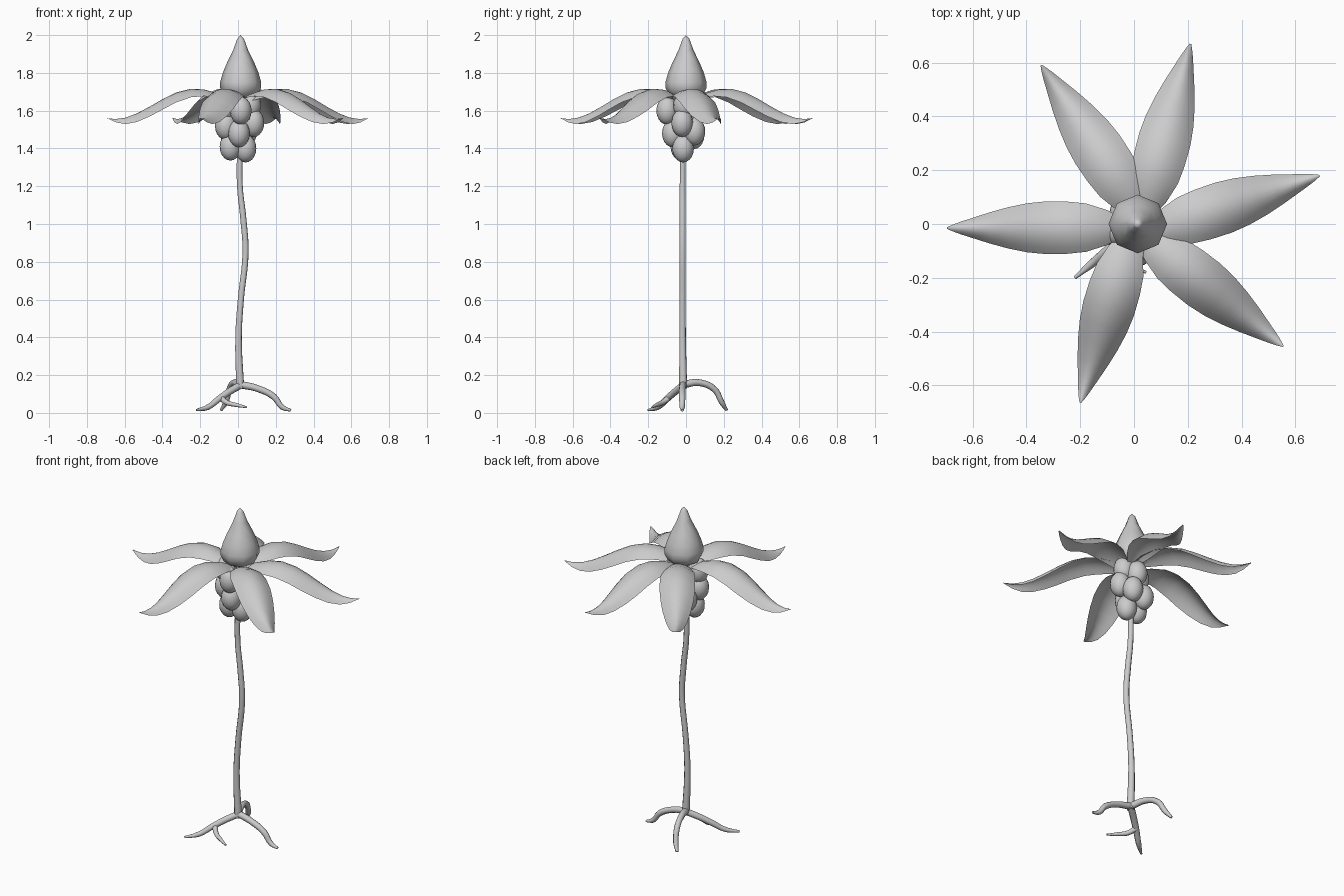
import bpy, bmesh, math
from mathutils import Vector


def finish(name, bm, angle=80):
    bmesh.ops.recalc_face_normals(bm, faces=bm.faces)
    me = bpy.data.meshes.new(name)
    bm.to_mesh(me)
    bm.free()
    for p in me.polygons:
        p.use_smooth = True
    ob = bpy.data.objects.new(name, me)
    bpy.context.collection.objects.link(ob)
    return ob


def tube(name, pts):
    """Tapered round tube through points (x, y, z, radius)."""
    cu = bpy.data.curves.new(name, 'CURVE')
    cu.dimensions = '3D'
    cu.bevel_depth = 1.0
    cu.bevel_resolution = 2
    cu.resolution_u = 5
    cu.use_fill_caps = True
    sp = cu.splines.new('BEZIER')
    sp.bezier_points.add(len(pts) - 1)
    for bp, (x, y, z, r) in zip(sp.bezier_points, pts):
        bp.co = (x, y, z)
        bp.radius = r
        bp.handle_left_type = bp.handle_right_type = 'AUTO'
    ob = bpy.data.objects.new(name, cu)
    bpy.context.collection.objects.link(ob)
    return ob


# stem
tube("stem", [(0.012, -0.015, 0.13, 0.022), (0.003, -0.018, 0.4, 0.018),
              (0.015, -0.018, 0.6, 0.017), (0.04, -0.018, 0.85, 0.017),
              (0.028, -0.018, 1.03, 0.017), (0.01, -0.018, 1.2, 0.016),
              (0.01, -0.015, 1.42, 0.016), (0.01, -0.005, 1.68, 0.016)])

# roots
tube("root_right", [(0.01, -0.015, 0.15, 0.02), (0.1, -0.02, 0.13, 0.018),
                    (0.19, -0.02, 0.085, 0.017), (0.235, -0.02, 0.03, 0.014),
                    (0.28, -0.02, 0.013, 0.007)])
tube("root_back", [(0.01, -0.015, 0.15, 0.02), (-0.02, 0.07, 0.16, 0.018),
                   (-0.045, 0.15, 0.125, 0.017), (-0.065, 0.19, 0.055, 0.015),
                   (-0.09, 0.215, 0.015, 0.008)])
tube("root_front", [(0.01, -0.015, 0.145, 0.02), (-0.05, -0.06, 0.11, 0.019),
                    (-0.1, -0.1, 0.075, 0.018), (-0.16, -0.15, 0.03, 0.015),
                    (-0.22, -0.2, 0.015, 0.006)])
tube("root_fork", [(-0.09, -0.09, 0.08, 0.016), (-0.06, -0.125, 0.055, 0.014),
                   (-0.01, -0.155, 0.042, 0.011), (0.045, -0.18, 0.03, 0.005)])

# bud: eight-sided smooth teardrop
bm = bmesh.new()
profile = [(0, 2.0), (0.018, 1.98), (0.04, 1.92), (0.074, 1.85), (0.095, 1.80),
           (0.109, 1.75), (0.108, 1.72), (0.091, 1.685), (0.055, 1.665), (0, 1.66)]
vs = [bm.verts.new((r, 0, z)) for r, z in profile]
es = [bm.edges.new(p) for p in zip(vs, vs[1:])]
bmesh.ops.spin(bm, geom=vs + es, cent=(0, 0, 0), axis=(0, 0, 1),
               angle=math.tau, steps=8, use_duplicate=False)
bmesh.ops.remove_doubles(bm, verts=bm.verts, dist=0.0005)
finish("bud", bm).location = (0.014, 0, 0)

# petals: arched, drooping sheets; rows of (distance, height, half width, edge drop)
ROWS = [(0.04, 1.66, 0.03, 0.01), (0.10, 1.69, 0.065, 0.022),
        (0.18, 1.712, 0.09, 0.035), (0.25, 1.716, 0.097, 0.045),
        (0.33, 1.696, 0.098, 0.052), (0.40, 1.662, 0.091, 0.055),
        (0.47, 1.622, 0.077, 0.052), (0.54, 1.585, 0.058, 0.045),
        (0.60, 1.563, 0.039, 0.034), (0.65, 1.556, 0.023, 0.018),
        (0.68, 1.558, 0.012, 0.006), (0.70, 1.561, 0.003, 0.0)]
PETALS = [((0.03, 0), (0.21, 0.67)), ((0.05, 0), (-0.345, 0.59)),
          ((0, -0.013), (-0.695, -0.015)), ((0, 0), (-0.2, -0.665)),
          ((0, -0.02), (0.555, -0.455)), ((0.015, -0.045), (0.69, 0.18))]
N = 8
for i, (base, tip) in enumerate(PETALS):
    base, tip = Vector(base), Vector(tip)
    axis = tip - base
    side = Vector((-axis.y, axis.x)).normalized()
    bm = bmesh.new()
    prev = None
    for d, z, w, drop in ROWS:
        row = []
        for k in range(N + 1):
            u = 2 * k / N - 1
            p = base + axis * (d / 0.70) + side * (w * u)
            row.append(bm.verts.new((p.x, p.y, z - drop * u * u)))
        if prev:
            for k in range(N):
                bm.faces.new((prev[k], prev[k + 1], row[k + 1], row[k]))
        prev = row
    finish(f"petal_{i + 1}", bm)

# berries: cluster of tall ellipsoids hanging under the petals
BERRIES = [(0.015, -0.1, 1.6), (0.005, -0.07, 1.48), (0.082, -0.02, 1.535),
           (-0.065, -0.03, 1.52), (-0.04, -0.025, 1.41), (0.04, -0.015, 1.4),
           (0.045, 0.045, 1.49), (-0.035, 0.04, 1.47), (-0.06, -0.03, 1.62),
           (0.015, 0.045, 1.6), (0.065, -0.01, 1.63)]
for i, c in enumerate(BERRIES):
    bm = bmesh.new()
    bmesh.ops.create_uvsphere(bm, u_segments=16, v_segments=10, radius=1)
    bmesh.ops.scale(bm, vec=(0.057, 0.057, 0.074), verts=bm.verts)
    finish(f"berry_{i + 1}", bm).location = c
